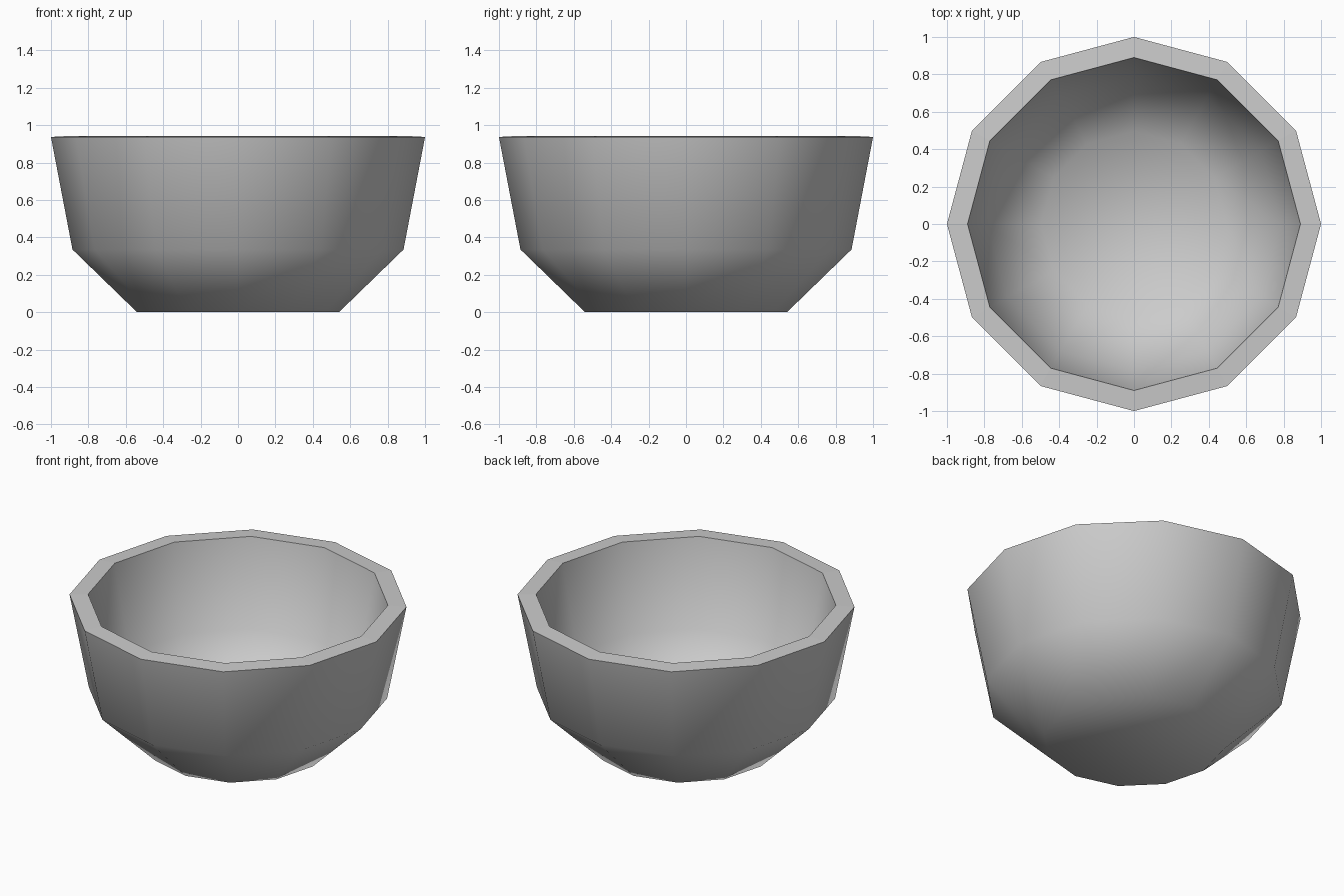
import bpy
import bmesh
import math

SIDES = 12

if "Cube" in bpy.data.objects:
    bpy.data.objects.remove(bpy.data.objects["Cube"], do_unlink=True)


def make_material(name, color):
    mat = bpy.data.materials.new(name)
    mat.use_nodes = True
    mat.diffuse_color = color
    node = next(n for n in mat.node_tree.nodes if n.type == 'BSDF_PRINCIPLED')
    node.inputs["Base Color"].default_value = color
    return mat


# Closed wall section as (radius, height): outer base up to the rim, then down inside
profile = [(0.54, 0.0), (0.885, 0.335), (1.0, 0.937),
           (0.89, 0.943), (0.785, 0.389), (0.496, 0.108)]
RIM_BAND = 2

bm = bmesh.new()
rings = []
for radius, height in profile:
    angles = [math.tau * i / SIDES for i in range(SIDES)]
    rings.append([bm.verts.new((radius * math.cos(a), radius * math.sin(a), height))
                  for a in angles])

# Walls and rim
for band, (low, high) in enumerate(zip(rings, rings[1:])):
    for i in range(SIDES):
        j = (i + 1) % SIDES
        bm.faces.new((low[i], low[j], high[j], high[i])).smooth = band != RIM_BAND

# Underside and inner floor
bm.faces.new(rings[0][::-1]).smooth = True
bm.faces.new(rings[-1]).smooth = True

# Crisp edges only around the rim
for ring in (rings[RIM_BAND], rings[RIM_BAND + 1]):
    for i in range(SIDES):
        bm.edges.get((ring[i], ring[(i + 1) % SIDES])).smooth = False
bmesh.ops.recalc_face_normals(bm, faces=bm.faces)

mesh = bpy.data.meshes.new("bowl")
bm.to_mesh(mesh)
bm.free()
mesh.materials.append(make_material("light grey", (0.6, 0.6, 0.6, 1.0)))
bowl = bpy.data.objects.new("bowl", mesh)
bpy.context.collection.objects.link(bowl)
